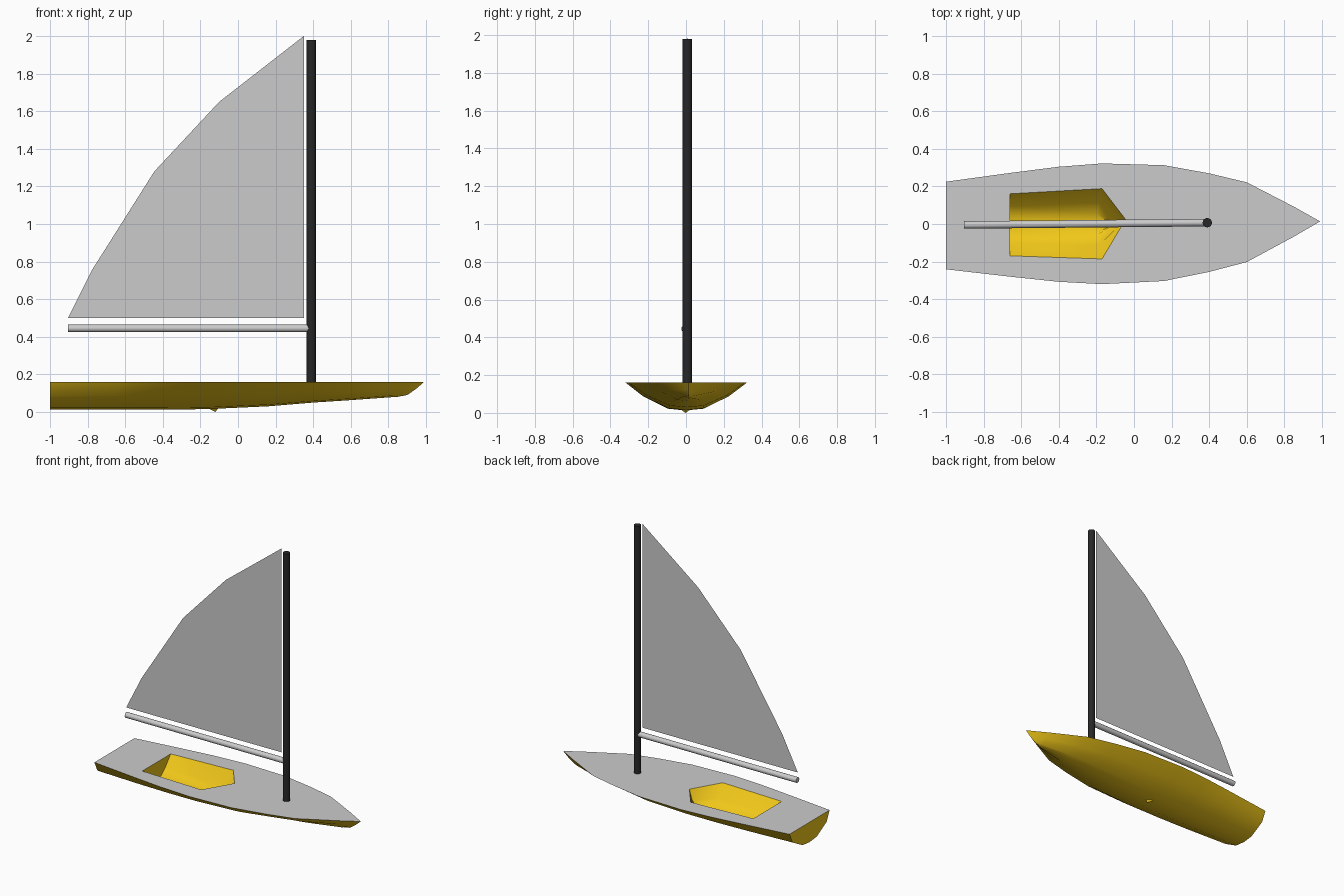
import bpy, bmesh, math
from mathutils import Vector

if "Cube" in bpy.data.objects:
    bpy.data.objects.remove(bpy.data.objects["Cube"])


def material(name, rgb):
    m = bpy.data.materials.new(name)
    m.diffuse_color = (*rgb, 1)
    m.use_nodes = True
    m.node_tree.nodes["Principled BSDF"].inputs["Base Color"].default_value = m.diffuse_color
    return m


YELLOW = material("yellow_paint", (0.87, 0.57, 0.01))
BLACK = material("black_spar", (0.02, 0.02, 0.02))


def finish(bm, name, mat=None, smooth=None, recalc=True):
    bmesh.ops.remove_doubles(bm, verts=bm.verts, dist=0.0005)
    if recalc:
        bmesh.ops.recalc_face_normals(bm, faces=bm.faces)
    me = bpy.data.meshes.new(name)
    bm.to_mesh(me)
    bm.free()
    ob = bpy.data.objects.new(name, me)
    bpy.context.collection.objects.link(ob)
    if mat:
        me.materials.append(mat)
    if smooth:
        bpy.ops.object.select_all(action='DESELECT')
        ob.select_set(True)
        bpy.context.view_layer.objects.active = ob
        bpy.ops.object.shade_smooth_by_angle(angle=math.radians(smooth))
    return ob


def skew(x, y, z):
    # the whole boat is turned very slightly about z
    return Vector((x, y + 0.003 + 0.011 * x, z))


def loft(bm, rings, closed=False):
    rows = [[bm.verts.new(p) for p in r] for r in rings]
    n = len(rows[0])
    for a, b in zip(rows, rows[1:]):
        for i in range(n if closed else n - 1):
            j = (i + 1) % n
            bm.faces.new((a[i], a[j], b[j], b[i]))
    return rows


def spar(name, a, b, r, sides, mat=None):
    bm = bmesh.new()
    axis = Vector(b) - Vector(a)
    bmesh.ops.create_cone(bm, cap_ends=True, segments=sides, radius1=r, radius2=r, depth=axis.length)
    bm.transform(axis.to_track_quat('Z', 'Y').to_matrix().to_4x4())
    bmesh.ops.translate(bm, verts=bm.verts, vec=(Vector(a) + Vector(b)) / 2)
    return finish(bm, name, mat, 40)


DECK_Z = 0.16

# hull stations: x, half beam, keel height, chine fullness
stations = [(-1.0, 0.233, 0.018, 0.85), (-0.65, 0.277, 0.018, 0.78), (-0.4, 0.306, 0.018, 0.73),
            (-0.17, 0.321, 0.02, 0.70), (0.16, 0.308, 0.035, 0.70), (0.4, 0.262, 0.055, 0.68),
            (0.6, 0.212, 0.068, 0.66), (0.85, 0.08, 0.086, 0.62)]
rings = []
for x, w, k, f in stations:
    d = DECK_Z - k
    half = [(w, DECK_Z), (w * f, DECK_Z - 0.52 * d), (w * f * 0.42, k + 0.03 * d)]
    sec = half + [(0, k - 0.005)] + [(-y, z) for y, z in reversed(half)]
    rings.append([skew(x, y, z) for y, z in sec])
stem = [(0.99, DECK_Z), (0.95, 0.125), (0.915, 0.1), (0.9, 0.09)]
rings.append([skew(x, 0, z) for x, z in stem + stem[-2::-1]])

bm = bmesh.new()
rows = loft(bm, rings)
bm.faces.new(rows[0])
finish(bm, "hull", YELLOW, 30, recalc=False)

# deck with an opening for the cockpit
rim = [(-0.66, 0.165), (-0.17, 0.187), (-0.045, 0.022), (-0.17, -0.187), (-0.66, -0.165)]
outline = [r[0] for r in rings] + [r[-1] for r in reversed(rings[:-1])]
bm = bmesh.new()
for loop in (outline, [skew(x, y, DECK_Z) for x, y in rim]):
    vs = [bm.verts.new(p) for p in loop]
    for i, v in enumerate(vs):
        bm.edges.new((v, vs[(i + 1) % len(vs)]))
bmesh.ops.triangle_fill(bm, edges=bm.edges, use_beauty=True, normal=(0, 0, 1))
for f in bm.faces:
    f.normal_update()
    if f.normal.z < 0:
        f.normal_flip()
finish(bm, "deck", recalc=False)

# cockpit well, sunk into the hull with a low point at its front
levels = [(1.0, DECK_Z), (0.6, 0.08), (0.3, 0.04)]
bm = bmesh.new()
rows = loft(bm, [[skew(x - (0.04 * (1 - s) if x > -0.5 else 0), y * s, z) for x, y in rim]
                 for s, z in levels], closed=True)
rows[-1][2].co = skew(-0.12, -0.005, 0.0)
a, b, c, d, e = rows[-1]
bm.faces.new((a, b, d, e))
bm.faces.new((b, c, d))
bm.normal_update()
bmesh.ops.recalc_face_normals(bm, faces=bm.faces)
if sum(f.normal.z for f in bm.faces) < 0:
    bmesh.ops.reverse_faces(bm, faces=bm.faces)
finish(bm, "cockpit", YELLOW, 50, recalc=False)

# mast and boom
spar("mast", (0.39, 0.007, 0.13), (0.39, 0.007, 1.98), 0.025, 16, BLACK)
spar("boom", (-0.905, -0.005, 0.445), (0.375, 0.007, 0.445), 0.02, 12)

# flat sail
bm = bmesh.new()
profile = [(0.35, 0.5), (0.35, 2.0), (-0.1, 1.65), (-0.445, 1.28), (-0.78, 0.75), (-0.905, 0.5)]
bm.faces.new([bm.verts.new(skew(x, 0, z)) for x, z in reversed(profile)])
finish(bm, "sail", recalc=False)
